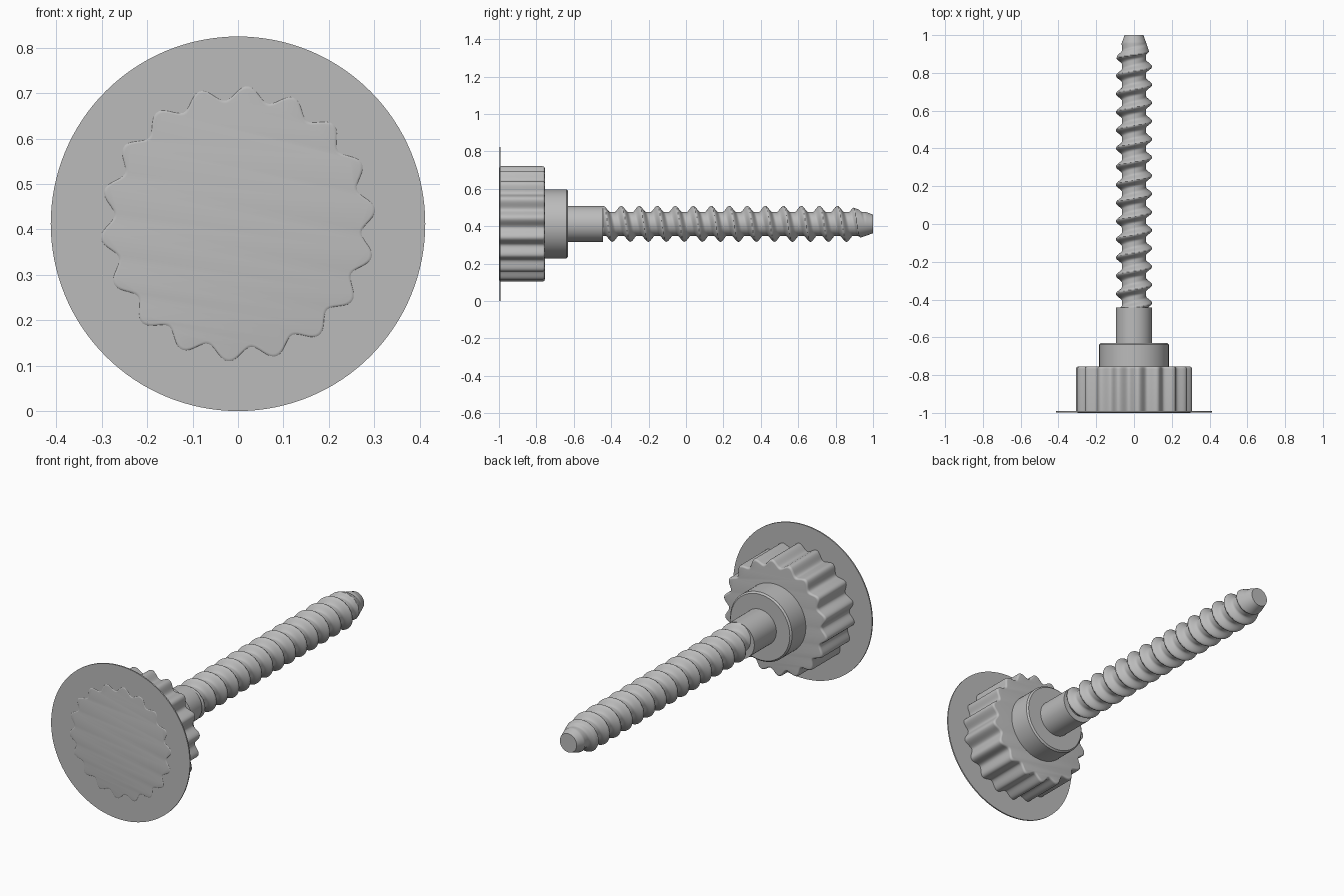
import bpy, bmesh, math

if "Cube" in bpy.data.objects:
    bpy.data.objects.remove(bpy.data.objects["Cube"], do_unlink=True)

AXIS_Z = 0.4125          # height of the long axis
LOBES = 18
PITCH = 0.0963
CORE, CREST = 0.064, 0.096

grey = bpy.data.materials.new("plain grey")
grey.use_nodes = True
colour = (0.5, 0.5, 0.5, 1)
grey.diffuse_color = colour
grey.node_tree.nodes["Principled BSDF"].inputs["Base Color"].default_value = colour


def loft(name, stations, radius, segs, smooth_angle=30):
    """Closed solid along y; radius(r, y, angle) shapes each ring, angle runs from +z to +x."""
    bm = bmesh.new()
    rings = []
    for r, y in stations:
        ring = []
        for k in range(segs):
            a = math.tau * k / segs
            rad = radius(r, y, a)
            ring.append(bm.verts.new((rad * math.sin(a), y, AXIS_Z + rad * math.cos(a))))
        rings.append(ring)
    for low, high in zip(rings, rings[1:]):
        for k in range(segs):
            n = (k + 1) % segs
            bm.faces.new((low[k], low[n], high[n], high[k]))
    bm.faces.new(rings[0])
    bm.faces.new(rings[-1])
    bmesh.ops.recalc_face_normals(bm, faces=bm.faces)
    mesh = bpy.data.meshes.new(name)
    bm.to_mesh(mesh)
    bm.free()
    mesh.materials.append(grey)
    obj = bpy.data.objects.new(name, mesh)
    bpy.context.collection.objects.link(obj)
    bpy.ops.object.select_all(action="DESELECT")
    obj.select_set(True)
    bpy.context.view_layer.objects.active = obj
    bpy.ops.object.shade_smooth_by_angle(angle=math.radians(smooth_angle))
    return obj


def round_ring(r, y, a):
    return r


def lobed_ring(r, y, a):
    # The first lobe sits slightly right of the top
    return r + 0.0155 * math.cos(LOBES * (a - math.radians(4)))


def thread_ring(r, y, a):
    # Right-handed rounded thread, trimmed by the conical tip
    turn = (y + 0.346) / PITCH - a / math.tau
    d = abs(turn - round(turn))
    t = max(0, 1 - d / 0.36)
    ridge = t * t * (3 - 2 * t)
    fade = min(1, max(0, (0.97 - y) / 0.05))
    cone = 0.05 + 0.35 * (1 - y)
    return min(CORE + (CREST - CORE) * ridge * fade, cone)


# Thin disc at the front
loft("front_disc", [(0.4125, -0.998), (0.4125, -0.991)], round_ring, 128)

# Fluted knob with rounded rims, just proud of the disc
FILLET = 0.012
KNOB_R, KNOB_FRONT, KNOB_BACK = 0.2935, -1.0, -0.755
steps = [math.pi / 2 * i / 6 for i in range(7)]
front_rim = [(KNOB_R - FILLET * (1 - math.sin(s)), KNOB_FRONT + FILLET * (1 - math.cos(s)))
             for s in steps]
back_rim = [(r, KNOB_FRONT + KNOB_BACK - y) for r, y in reversed(front_rim)]
loft("fluted_knob", front_rim + back_rim, lobed_ring, LOBES * 16)

# Stepped collar with a small edge chamfer
loft("collar", [(0.184, -0.765), (0.184, -0.638), (0.176, -0.63)], round_ring, 64)

# Plain shank
loft("shank", [(0.096, -0.64), (0.096, -0.443)], round_ring, 64)

# Threaded rod with a tapered, flat tip
START, END, ROWS = -0.45, 1.0, 260
rows = [(CORE, START + (END - START) * i / ROWS) for i in range(ROWS + 1)]
loft("threaded_rod", rows, thread_ring, 64, 40)
